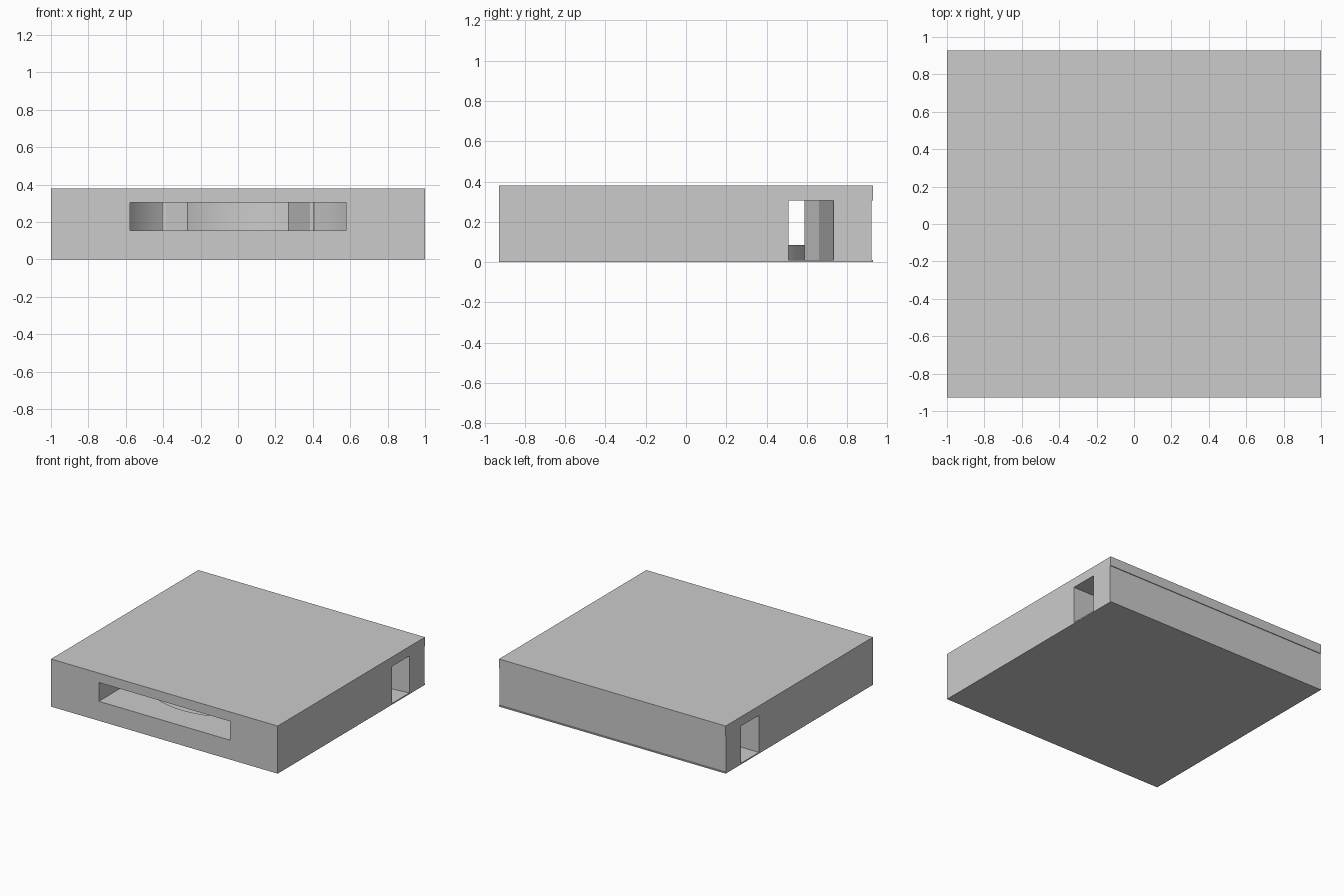
import bpy, bmesh, math

if "Cube" in bpy.data.objects:
    bpy.data.objects.remove(bpy.data.objects["Cube"])

R, CY = 0.675, -0.03          # round chamber radius and centre
BASE, LOW, SILL, TOP, ROOF = 0.01, 0.085, 0.155, 0.305, 0.38
W, D = 1.0, 0.928


def prism(name, pts, z0, z1):
    """Extrude a plan outline between two heights."""
    bm = bmesh.new()
    face = bm.faces.new([bm.verts.new((x, y, z0)) for x, y in pts])
    ext = bmesh.ops.extrude_face_region(bm, geom=[face])
    for v in ext["geom"]:
        if isinstance(v, bmesh.types.BMVert):
            v.co.z = z1
    bmesh.ops.recalc_face_normals(bm, faces=bm.faces)
    me = bpy.data.meshes.new(name)
    bm.to_mesh(me)
    bm.free()
    ob = bpy.data.objects.new(name, me)
    bpy.context.collection.objects.link(ob)
    return ob


def rect(x0, x1, y0, y1):
    return [(x0, y0), (x1, y0), (x1, y1), (x0, y1)]


def arc(a0, a1, n):
    return [(R * math.cos(a0 + (a1 - a0) * i / n),
             CY + R * math.sin(a0 + (a1 - a0) * i / n)) for i in range(n + 1)]


def smooth(ob):
    bpy.ops.object.select_all(action='DESELECT')
    ob.select_set(True)
    bpy.context.view_layer.objects.active = ob
    bpy.ops.object.shade_smooth_by_angle(angle=math.radians(20))


# Floor and roof slabs
prism("floor_slab", rect(-W, W, -D, D), 0, BASE)
prism("roof_slab", rect(-W, W, -D, D), TOP, ROOF)

# Front wall wrapping around the round chamber, open to the rear passage
a = math.asin((0.51 - CY) / R)
front = prism("front_wall",
              [(-W, 0.51), (-W, -D), (W, -D), (W, 0.51)]
              + arc(a, -math.pi - a, 64), BASE, TOP)

# Viewing slot through the front wall
cutter = prism("slot_cutter", rect(-0.578, 0.578, -1.2, -0.3), SILL, TOP + 0.1)
cutter.hide_render = True
cutter.hide_viewport = True
mod = front.modifiers.new("slot", 'BOOLEAN')
mod.operation = 'DIFFERENCE'
mod.solver = 'EXACT'
mod.object = cutter
smooth(front)

# Rear wall: curved chamber back, stepped corners and slanting passage sides
b = math.acos(0.27 / R)
side = [(0.345, 0.635), (0.385, 0.66), (W, 0.733)]
rear = prism("rear_wall",
             arc(math.pi - b, b, 24) + side + [(W, D - 0.006), (-W, D - 0.006)]
             + [(-x, y) for x, y in reversed(side)], BASE, TOP)
smooth(rear)

# Raised chamber floor
floor = prism("chamber_floor", arc(0, math.tau * 79 / 80, 79), BASE, LOW)
smooth(floor)
